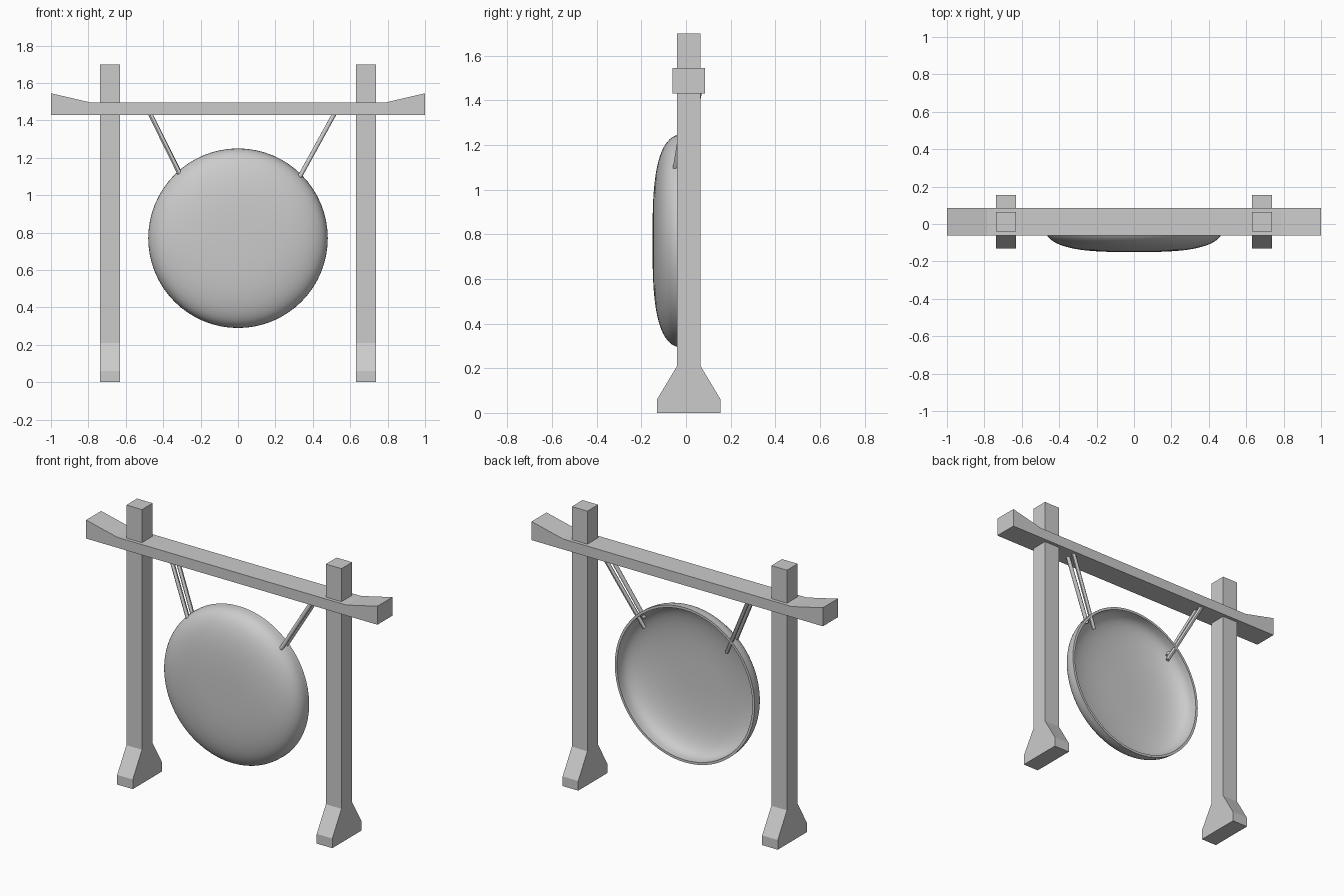
import bpy, bmesh, math
from mathutils import Vector

if "Cube" in bpy.data.objects:
    bpy.data.objects.remove(bpy.data.objects["Cube"])

YC = 0.0125  # depth centre of the frame


def finish(bm, name):
    bmesh.ops.recalc_face_normals(bm, faces=bm.faces)
    me = bpy.data.meshes.new(name)
    bm.to_mesh(me)
    bm.free()
    ob = bpy.data.objects.new(name, me)
    bpy.context.collection.objects.link(ob)
    return ob


def prism(name, points, offset):
    """Extrude a closed outline along a vector."""
    bm = bmesh.new()
    face = bm.faces.new([bm.verts.new(p) for p in points])
    ext = bmesh.ops.extrude_face_region(bm, geom=[face], use_keep_orig=True)
    moved = [g for g in ext["geom"] if isinstance(g, bmesh.types.BMVert)]
    bmesh.ops.translate(bm, verts=moved, vec=offset)
    return finish(bm, name)


def rod(name, a, b, radius=0.012):
    a, b = Vector(a), Vector(b)
    d = b - a
    bpy.ops.mesh.primitive_cylinder_add(vertices=12, radius=radius, depth=d.length, location=(a + b) / 2)
    ob = bpy.context.object
    ob.name = name
    ob.rotation_euler = d.to_track_quat('Z', 'Y').to_euler()
    bpy.ops.object.shade_smooth_by_angle()


# Posts with flared feet
half = [(0.1425, 0), (0.1425, 0.06), (0.0525, 0.21), (0.0525, 1.70)]
outline = half + [(-y, z) for y, z in reversed(half)]
for side, x in (("left", -0.685), ("right", 0.685)):
    prism(side + "_post", [(x - 0.0535, YC + y, z) for y, z in outline], (0.107, 0, 0))

# Crossbeam with upturned ends
beam = [(-1, 1.43), (1, 1.43), (1, 1.545), (0.785, 1.495), (-0.785, 1.495), (-1, 1.545)]
prism("crossbeam", [(x, YC - 0.0735, z) for x, z in beam], (0, 0.147, 0))


# Gong: hollow dish with a rounded shoulder, open at the back
def dish(r, depth, n=3.0, steps=20):
    pts = []
    for i in range(steps + 1):
        t = math.pi / 2 * i / steps
        pts.append((r * max(math.sin(t), 0) ** (2 / n), YC - depth * max(math.cos(t), 0) ** (2 / n)))
    return pts


bm = bmesh.new()
profile = dish(0.48, 0.1625) + dish(0.465, 0.1475)[::-1]
verts = [bm.verts.new((r, y, 0)) for r, y in profile]
edges = [bm.edges.new(p) for p in zip(verts, verts[1:])]
bmesh.ops.spin(bm, geom=verts + edges, axis=(0, 1, 0), cent=(0, 0, 0),
               angle=2 * math.pi, steps=64)
bmesh.ops.remove_doubles(bm, verts=bm.verts, dist=0.0005)
gong = finish(bm, "gong")
gong.location.z = 0.77
bpy.context.view_layer.objects.active = gong
gong.select_set(True)
bpy.ops.object.shade_smooth_by_angle()
gong.select_set(False)

# Hanging cords, a front and a back one on each side
rod("left_front_cord", (-0.472, 0.01, 1.44), (-0.30, -0.05, 1.09))
rod("left_back_cord", (-0.472, 0.06, 1.44), (-0.27, -0.015, 1.035))
rod("right_front_cord", (0.518, 0.01, 1.44), (0.32, -0.05, 1.08))
rod("right_back_cord", (0.518, 0.06, 1.44), (0.295, -0.015, 1.035))
